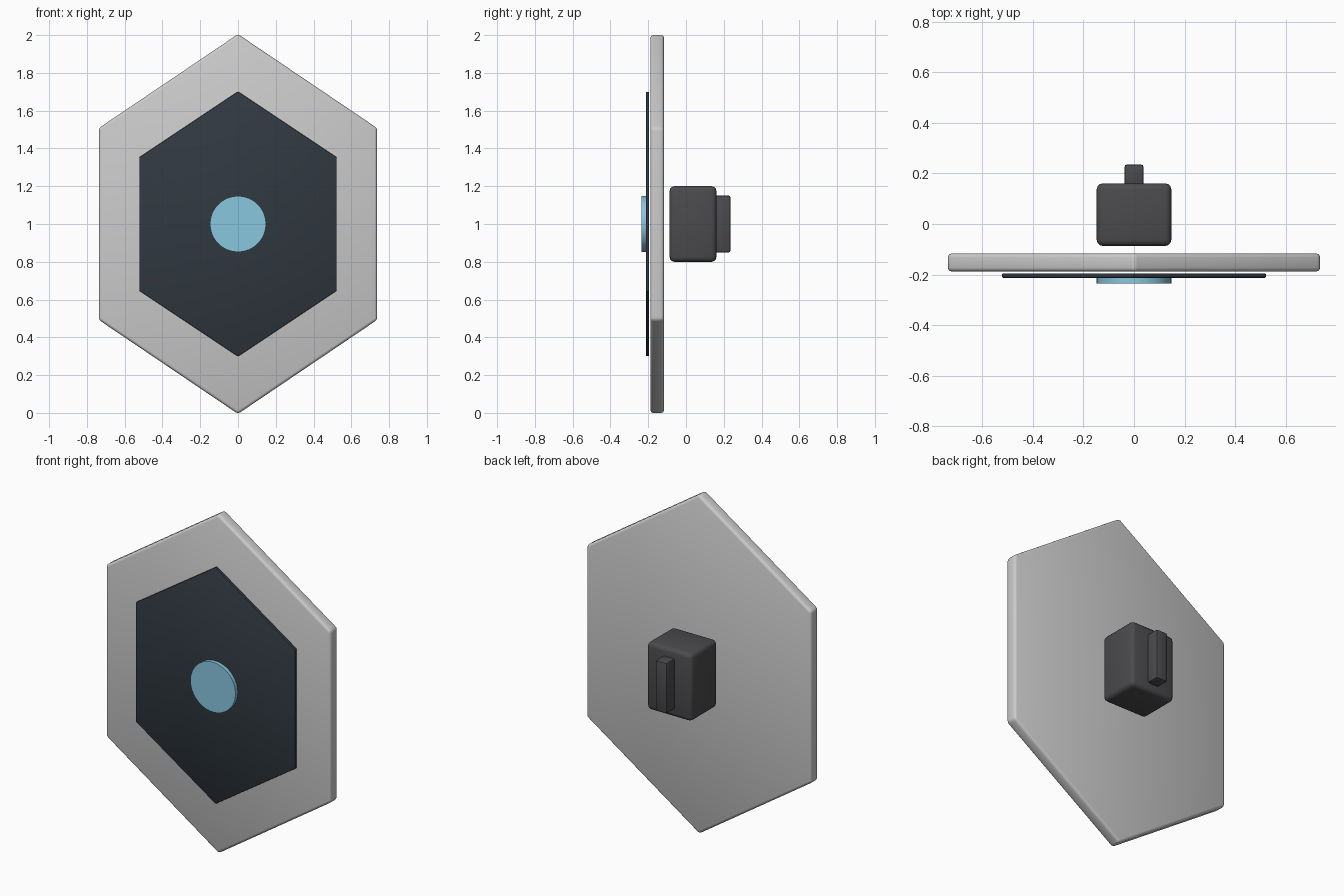
import bpy, bmesh, math
from mathutils import Vector

if "Cube" in bpy.data.objects:
    bpy.data.objects.remove(bpy.data.objects["Cube"])


def material(name, rgb):
    m = bpy.data.materials.new(name)
    m.diffuse_color = (*rgb, 1)
    m.use_nodes = True
    m.node_tree.nodes["Principled BSDF"].inputs["Base Color"].default_value = m.diffuse_color
    return m


def prism(name, profile, y0, y1, bevel=0, segments=3, mat=None):
    """Extrude an x-z profile from y0 to y1, round it, keep its outer size."""
    bm = bmesh.new()
    base = bm.faces.new([bm.verts.new((x, y0, z)) for x, z in profile])
    ext = bmesh.ops.extrude_face_region(bm, geom=[base])
    moved = [v for v in ext["geom"] if isinstance(v, bmesh.types.BMVert)]
    bmesh.ops.translate(bm, verts=moved, vec=(0, y1 - y0, 0))
    bmesh.ops.recalc_face_normals(bm, faces=bm.faces)
    if bevel:
        bmesh.ops.bevel(bm, geom=bm.edges[:], offset=bevel, segments=segments,
                        profile=0.5, affect='EDGES', clamp_overlap=True)
        # stretch back so the rounded tips still reach the full height
        top = max(z for _, z in profile)
        k = (top - 1) / (max(v.co.z for v in bm.verts) - 1)
        for v in bm.verts:
            v.co.z = 1 + (v.co.z - 1) * k
    me = bpy.data.meshes.new(name)
    bm.to_mesh(me)
    bm.free()
    ob = bpy.data.objects.new(name, me)
    bpy.context.collection.objects.link(ob)
    if mat:
        me.materials.append(mat)
    bpy.context.view_layer.objects.active = ob
    bpy.ops.object.select_all(action='DESELECT')
    ob.select_set(True)
    bpy.ops.object.shade_smooth_by_angle(angle=math.radians(30))
    return ob


def hexagon(half_width, half_height, shoulder):
    w, h, s = half_width, half_height, shoulder
    return [(0, 1 + h), (w, 1 + s), (w, 1 - s), (0, 1 - h), (-w, 1 - s), (-w, 1 + s)]


def rectangle(w, h):
    return [(w, 1 + h), (w, 1 - h), (-w, 1 - h), (-w, 1 + h)]


dark = material("dark_panel", (0.03, 0.04, 0.052))
blue = material("light_blue", (0.25, 0.57, 0.74))
charcoal = material("charcoal", (0.07, 0.07, 0.075))

# Hexagonal shield plate and inset front panel
prism("shield_plate", hexagon(0.737, 1.0, 0.505), -0.188, -0.117, 0.015)
prism("front_panel", hexagon(0.522, 0.70, 0.353), -0.213, -0.195, 0.004, 2, dark)

# Glowing disc in the middle
circle = [(0.148 * math.sin(math.tau * i / 48), 1 + 0.148 * math.cos(math.tau * i / 48))
          for i in range(48)]
prism("centre_disc", circle, -0.235, -0.205, mat=blue)

# Grip housing and handle on the back
prism("grip_housing", rectangle(0.148, 0.20), -0.087, 0.161, 0.025, 3, charcoal)
prism("handle", rectangle(0.037, 0.15), 0.15, 0.235, 0.008, 2, charcoal)
